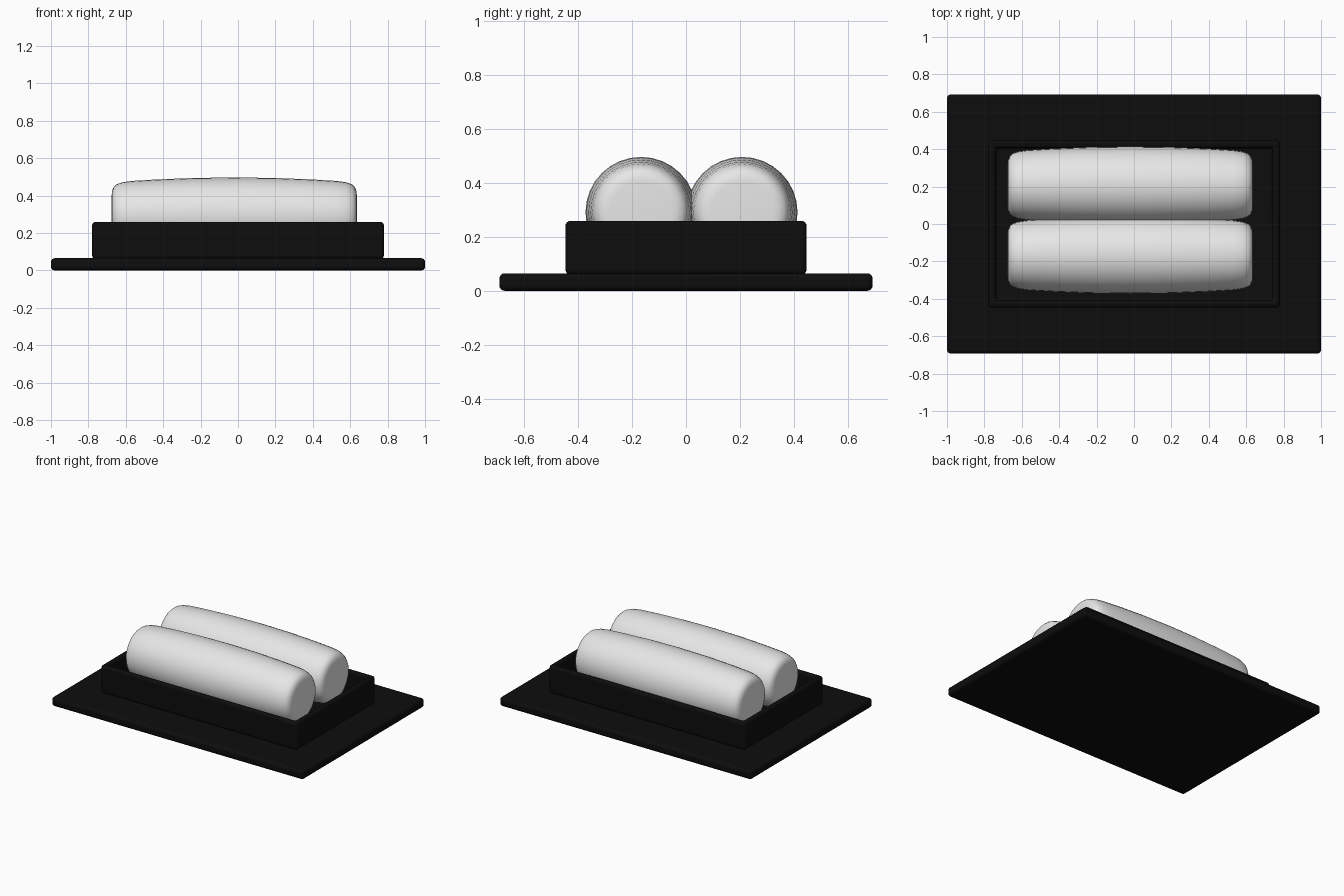
import bpy, bmesh, math
from mathutils import Matrix

if "Cube" in bpy.data.objects:
    bpy.data.objects.remove(bpy.data.objects["Cube"])


def material(name, v):
    m = bpy.data.materials.new(name)
    m.diffuse_color = (v, v, v, 1)
    m.use_nodes = True
    m.node_tree.nodes["Principled BSDF"].inputs["Base Color"].default_value = m.diffuse_color
    return m


BLACK = material("black", 0.004)
WHITE = material("off white", 0.8)


def finish(name, bm, mat, bevel=0, angle=40):
    bmesh.ops.recalc_face_normals(bm, faces=bm.faces[:])
    me = bpy.data.meshes.new(name)
    bm.to_mesh(me)
    bm.free()
    ob = bpy.data.objects.new(name, me)
    bpy.context.collection.objects.link(ob)
    me.materials.append(mat)
    if bevel:
        b = ob.modifiers.new("Bevel", 'BEVEL')
        b.width, b.segments, b.limit_method = bevel, 4, 'ANGLE'
    bpy.ops.object.select_all(action='DESELECT')
    ob.select_set(True)
    bpy.context.view_layer.objects.active = ob
    bpy.ops.object.shade_smooth_by_angle(angle=math.radians(angle))
    return ob


def box(sx, sy, z0, z1):
    bm = bmesh.new()
    bmesh.ops.create_cube(bm, size=1, matrix=Matrix.Translation((0, 0, (z0 + z1) / 2))
                          @ Matrix.Diagonal((sx, sy, z1 - z0, 1)))
    return bm


# Flat base plate
finish("base_plate", box(2.0, 1.385, 0, 0.065), BLACK, 0.02)

# Hollow tray: inset the top, then push it down
bm = box(1.56, 0.895, 0.06, 0.26)
top = max(bm.faces, key=lambda f: f.calc_center_median().z)
bmesh.ops.inset_region(bm, faces=[top], thickness=0.055)
for v in top.verts:
    v.co.z = 0.26
ext = bmesh.ops.extrude_discrete_faces(bm, faces=[top])["faces"][0]
for v in ext.verts:
    v.co.z = 0.09
finish("tray", bm, BLACK, 0.025)


# Two barrel-shaped rolls, lathed around x
PROFILE = [(-0.655, 0), (-0.655, 0.115), (-0.653, 0.135), (-0.645, 0.155),
           (-0.63, 0.169), (-0.60, 0.180), (-0.55, 0.187), (-0.42, 0.195),
           (-0.22, 0.203), (0, 0.206)]
PROFILE += [(-x, r) for x, r in reversed(PROFILE[:-1])]


def roll(name, cy):
    bm = bmesh.new()
    vs = [bm.verts.new((x - 0.02, cy, 0.291 + r)) for x, r in PROFILE]
    es = [bm.edges.new(p) for p in zip(vs, vs[1:])]
    bmesh.ops.spin(bm, geom=vs + es, cent=(0, cy, 0.291), axis=(1, 0, 0),
                   angle=math.tau, steps=32)
    bmesh.ops.remove_doubles(bm, verts=bm.verts[:], dist=1e-4)
    finish(name, bm, WHITE, angle=60)


roll("front_roll", -0.167)
roll("back_roll", 0.208)
